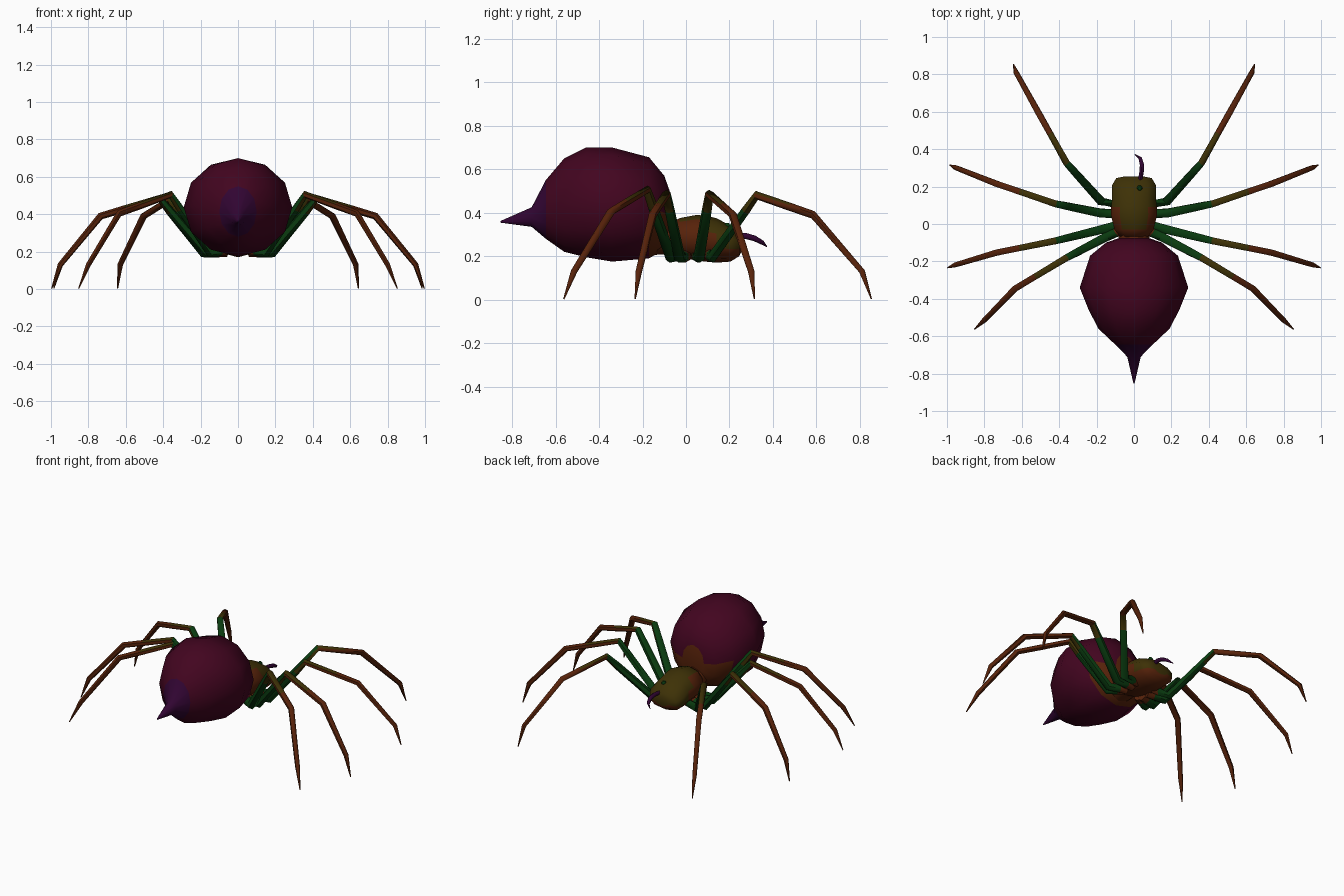
import bpy, bmesh, math
from mathutils import Vector

if "Cube" in bpy.data.objects:
    bpy.data.objects.remove(bpy.data.objects["Cube"])

COLORS = {
    "maroon": (0.055, 0.0015, 0.014), "purple": (0.031, 0.0015, 0.032),
    "rust": (0.095, 0.016, 0.003), "olive": (0.048, 0.031, 0.002),
    "green": (0.003, 0.044, 0.005),
}
NAMES = list(COLORS)
MATS = []
for n, c in COLORS.items():
    m = bpy.data.materials.new(n)
    m.diffuse_color = (*c, 1)
    m.use_nodes = True
    m.node_tree.nodes["Principled BSDF"].inputs["Base Color"].default_value = m.diffuse_color
    MATS.append(m)


def make(name, rings, rule, angle=60):
    """Loft rings of points, cap the ends, colour faces by rule(row, centre, normal)."""
    bm = bmesh.new()
    rows = [[bm.verts.new(p) for p in r] for r in rings]
    n = len(rows[0])
    tag = {}
    for i in range(len(rows) - 1):
        for k in range(n):
            f = bm.faces.new((rows[i][k], rows[i][(k + 1) % n],
                              rows[i + 1][(k + 1) % n], rows[i + 1][k]))
            tag[f] = i
    tag[bm.faces.new(rows[0])] = 0
    tag[bm.faces.new(rows[-1])] = len(rows) - 2
    bmesh.ops.recalc_face_normals(bm, faces=bm.faces[:])
    bm.normal_update()
    for f, i in tag.items():
        f.material_index = NAMES.index(rule(i, f.calc_center_median(), f.normal))
    me = bpy.data.meshes.new(name)
    bm.to_mesh(me)
    bm.free()
    for m in MATS:
        me.materials.append(m)
    ob = bpy.data.objects.new(name, me)
    bpy.context.collection.objects.link(ob)
    bpy.context.view_layer.objects.active = ob
    bpy.ops.object.select_all(action='DESELECT')
    ob.select_set(True)
    bpy.ops.object.shade_smooth_by_angle(angle=math.radians(angle))
    return ob


def body(name, sections, rule, n=12):
    """Sections are (y, half width, bottom, top)."""
    rings = []
    for y, w, lo, hi in sections:
        rings.append([(w * math.sin(2 * math.pi * k / n), y,
                       (lo + hi) / 2 + (hi - lo) / 2 * math.cos(2 * math.pi * k / n))
                      for k in range(n)])
    return make(name, rings, rule)


def tube(name, pts, radii, rule, n=6):
    pts = [Vector(p) for p in pts]
    flat = pts[-1] - pts[0]
    side = Vector((flat.y, -flat.x, 0)).normalized()
    rings = []
    for i, p in enumerate(pts):
        a = (p - pts[i - 1]).normalized() if i else Vector()
        b = (pts[i + 1] - p).normalized() if i < len(pts) - 1 else Vector()
        up = side.cross(a + b).normalized()
        rings.append([p + radii[i] * (side * math.cos(2 * math.pi * (k + .5) / n)
                                      + up * math.sin(2 * math.pi * (k + .5) / n))
                      for k in range(n)])
    return make(name, rings, rule)


# Abdomen with pointed spinneret
def abdomen_rule(i, c, nrm):
    if i < 2 and abs(c.x) < 0.11 and 0.28 < c.z < 0.54:
        return "purple"
    if c.y > -0.14 and c.z < 0.40:
        return "rust"
    return "maroon"


body("abdomen", [
    (-0.853, 0.003, 0.354, 0.362), (-0.71, 0.036, 0.335, 0.425),
    (-0.645, 0.10, 0.28, 0.55), (-0.56, 0.19, 0.22, 0.65),
    (-0.46, 0.242, 0.195, 0.70), (-0.34, 0.29, 0.175, 0.70),
    (-0.17, 0.235, 0.19, 0.655), (-0.10, 0.15, 0.23, 0.57),
    (-0.075, 0.08, 0.29, 0.50)], abdomen_rule)

# Waist between abdomen and head
body("waist", [(-0.18, 0.09, 0.205, 0.36), (-0.03, 0.08, 0.21, 0.35)],
     lambda i, c, n: "rust", 8)


# Head and thorax
def head_rule(i, c, nrm):
    if c.y > 0.16:
        return "olive" if c.z > 0.24 else "rust"
    if c.y > 0.1:
        return "olive" if nrm.z > 0.6 else "rust"
    return "olive" if nrm.z > 0.8 and c.y > -0.02 else "rust"


body("head", [
    (-0.07, 0.075, 0.21, 0.35), (-0.03, 0.11, 0.195, 0.375),
    (0.05, 0.13, 0.18, 0.39), (0.09, 0.128, 0.175, 0.386),
    (0.14, 0.123, 0.17, 0.375), (0.205, 0.125, 0.175, 0.34),
    (0.245, 0.10, 0.20, 0.30), (0.255, 0.05, 0.22, 0.275)], head_rule, 10)

# Eye
EYE = Vector((0.03, 0.19, 0.340))
make("eye", [[EYE + Vector((q * math.cos(k * math.pi / 3), q * math.sin(k * math.pi / 3), h))
              for k in range(6)] for q, h in ((0.009, -0.013), (0.017, 0), (0.009, 0.013))],
     lambda i, c, n: "green")

# Single curved fang
tube("fang", [(0.03, 0.22, 0.29), (0.04, 0.275, 0.293), (0.043, 0.315, 0.282),
              (0.033, 0.352, 0.262), (0.004, 0.373, 0.243)],
     [0.014, 0.014, 0.013, 0.010, 0.002], lambda i, c, n: "purple")


# Legs: hip, joint, knee, shin, ankle, tip
def leg_rule(i, c, nrm):
    if i == 0:
        return "rust"
    if i < 3:
        return "green"
    if i == 3:
        return "green" if nrm.z > 0.0 else "olive"
    if i == 4:
        return "olive" if nrm.z > 0.3 else "rust"
    return "rust"


LEGS = [
    [(0.06, 0.10, 0.21), (0.175, 0.12, 0.195), (0.36, 0.325, 0.48),
     (0.505, 0.585, 0.39), (0.63, 0.81, 0.13), (0.644, 0.853, 0.003)],
    [(0.06, 0.05, 0.20), (0.185, 0.06, 0.195), (0.42, 0.108, 0.485),
     (0.735, 0.215, 0.39), (0.95, 0.30, 0.13), (0.985, 0.315, 0.003)],
    [(0.06, 0.00, 0.20), (0.175, -0.03, 0.195), (0.42, -0.09, 0.485),
     (0.735, -0.153, 0.39), (0.95, -0.217, 0.13), (0.996, -0.234, 0.003)],
    [(0.06, -0.03, 0.21), (0.15, -0.07, 0.195), (0.36, -0.18, 0.505),
     (0.635, -0.345, 0.405), (0.80, -0.515, 0.13), (0.852, -0.562, 0.003)],
]
for j, pts in enumerate(LEGS):
    for s, label in ((1, "right"), (-1, "left")):
        p = [Vector((s * a, b, c)) for a, b, c in pts]
        path = [p[0], p[0].lerp(p[1], 0.4), p[1], p[1].lerp(p[2], 0.75), p[2],
                p[2].lerp(p[3], 0.6), *p[3:]]
        tube(f"leg_{label}_{j + 1}", path,
             [0.028, 0.028, 0.027, 0.023, 0.021, 0.019, 0.019, 0.015, 0.003], leg_rule)
